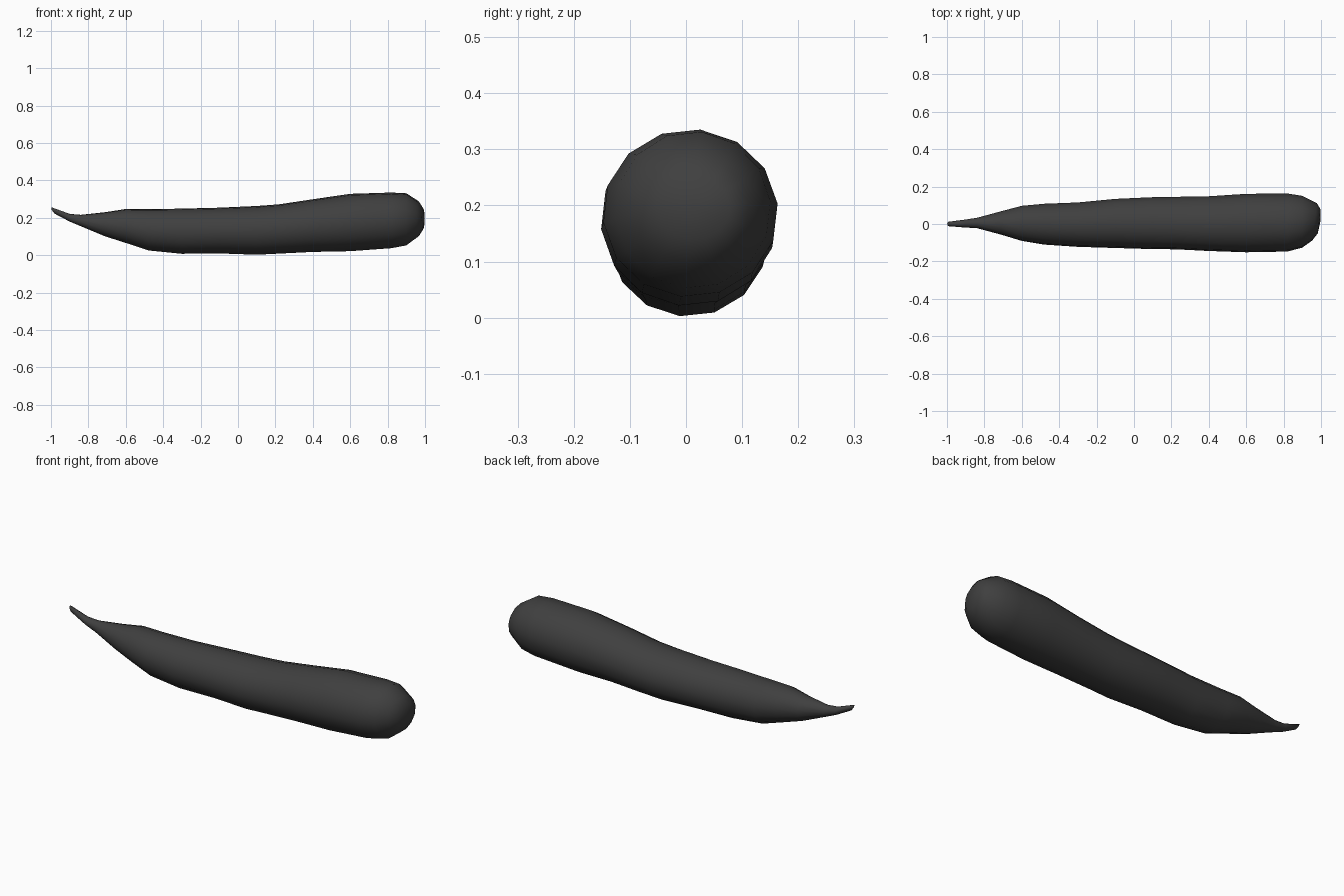
import bpy, bmesh, math

SIDES = 14
# Cross-sections along the length: x, z top, z bottom, y back, y front
SECTIONS = [
    (-0.99, 0.257, 0.223, 0.012, -0.012),
    (-0.90, 0.221, 0.180, 0.024, -0.019),
    (-0.84, 0.216, 0.155, 0.033, -0.022),
    (-0.71, 0.230, 0.101, 0.068, -0.057),
    (-0.60, 0.247, 0.066, 0.097, -0.090),
    (-0.48, 0.246, 0.026, 0.108, -0.110),
    (-0.30, 0.249, 0.008, 0.115, -0.122),
    (-0.10, 0.254, 0.010, 0.134, -0.128),
    (0.10, 0.263, 0.003, 0.143, -0.134),
    (0.22, 0.272, 0.009, 0.145, -0.135),
    (0.40, 0.299, 0.018, 0.148, -0.144),
    (0.60, 0.328, 0.022, 0.161, -0.151),
    (0.82, 0.335, 0.038, 0.163, -0.147),
    (0.90, 0.331, 0.053, 0.150, -0.126),
    (0.965, 0.288, 0.100, 0.112, -0.088),
    (0.99, 0.250, 0.140, 0.078, -0.050),
]

# Body: loft of irregular rings, thin curled stem at the left, round end at the right
bm = bmesh.new()
rings = []
for i, (x, top, bottom, back, front) in enumerate(SECTIONS):
    yc, zc = (back + front) / 2, (top + bottom) / 2
    ry, rz = (back - front) / 2, (top - bottom) / 2
    ring = []
    # The cut faces at both ends lean slightly
    lean_y = 0.12 if i >= len(SECTIONS) - 2 else 0.0
    lean_z = -0.5 if i == 0 else 0.0
    for k in range(SIDES):
        a = 2 * math.pi * (k + 0.25) / SIDES
        y, z = ry * 1.008 * math.cos(a), rz * 1.008 * math.sin(a)
        ring.append(bm.verts.new((x + lean_y * y + lean_z * z, yc + y, max(0.0, zc + z))))
    rings.append(ring)
for a, b in zip(rings, rings[1:]):
    for k in range(SIDES):
        n = (k + 1) % SIDES
        bm.faces.new((a[k], a[n], b[n], b[k]))

# End caps
for ring, tip in ((rings[0], (-0.997, 0, 0.243)), (rings[-1], (0.997, 0.016, 0.195))):
    v = bm.verts.new(tip)
    for k in range(SIDES):
        bm.faces.new((ring[k], ring[(k + 1) % SIDES], v))
bmesh.ops.recalc_face_normals(bm, faces=bm.faces)

mesh = bpy.data.meshes.new("vegetable_body")
bm.to_mesh(mesh)
bm.free()
for p in mesh.polygons:
    p.use_smooth = True
body = bpy.data.objects.new("vegetable_body", mesh)
bpy.context.collection.objects.link(body)

# Dark skin
skin = bpy.data.materials.new("dark_skin")
skin.diffuse_color = (0.05, 0.05, 0.05, 1)
mesh.materials.append(skin)
